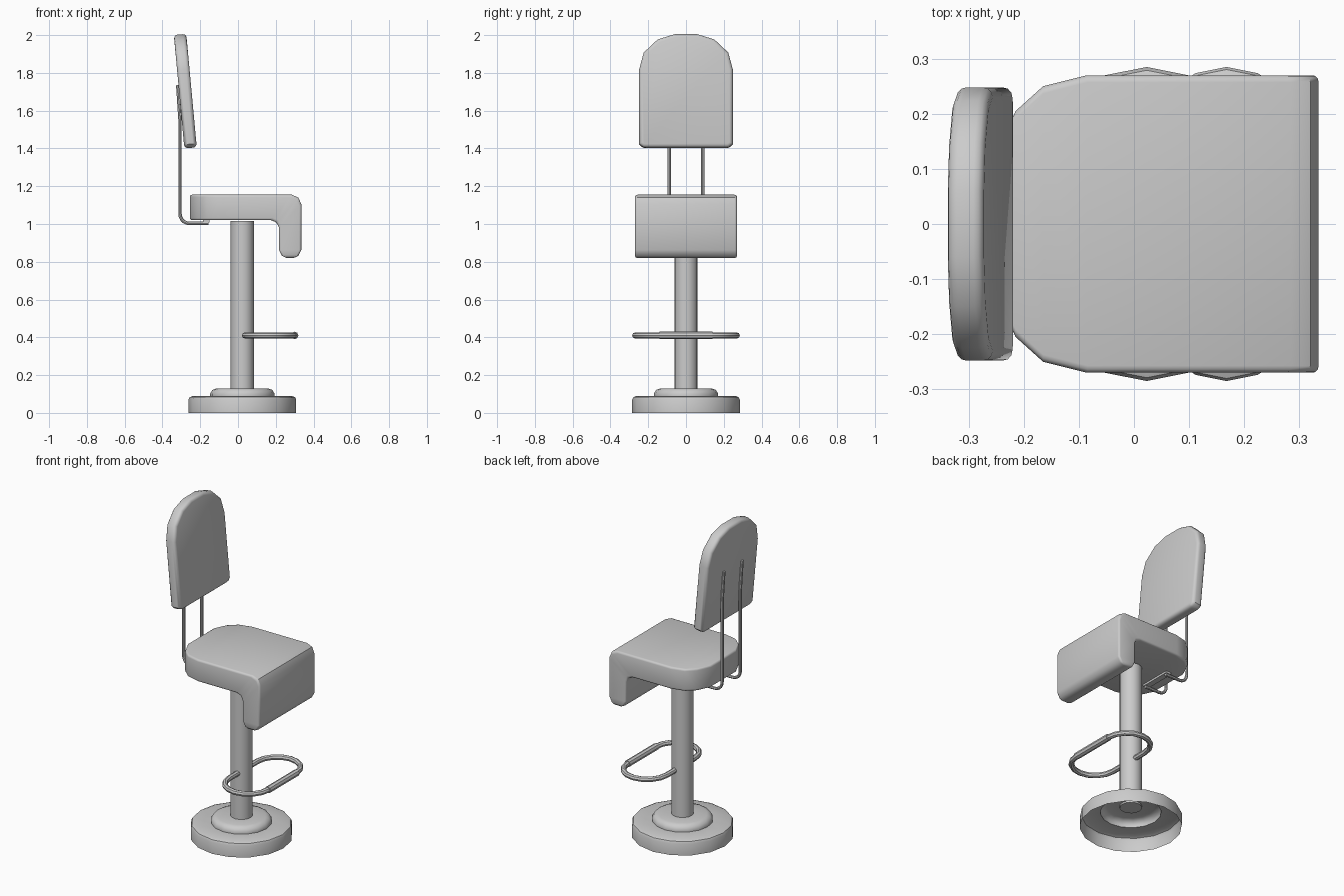
import bpy, bmesh, math
from mathutils import Matrix, Vector

if "Cube" in bpy.data.objects:
    bpy.data.objects.remove(bpy.data.objects["Cube"])

CX = 0.023  # pedestal axis


def finish(ob, bevel=0, angle=40):
    """Apply an optional edge rounding and smooth the surface."""
    if bevel:
        m = ob.modifiers.new("round", 'BEVEL')
        m.width, m.segments = bevel, 3
        m.limit_method, m.angle_limit = 'ANGLE', math.radians(45)
    bpy.ops.object.select_all(action='DESELECT')
    ob.select_set(True)
    bpy.context.view_layer.objects.active = ob
    bpy.ops.object.convert(target='MESH')
    bpy.ops.object.shade_smooth_by_angle(angle=math.radians(angle))
    return ob


def from_bmesh(name, bm):
    bmesh.ops.recalc_face_normals(bm, faces=bm.faces[:])
    me = bpy.data.meshes.new(name)
    bm.to_mesh(me)
    bm.free()
    ob = bpy.data.objects.new(name, me)
    bpy.context.collection.objects.link(ob)
    return ob


def lathe(name, profile, segments=16):
    bm = bmesh.new()
    vs = [bm.verts.new((CX + r, 0, z)) for r, z in profile]
    es = [bm.edges.new(p) for p in zip(vs, vs[1:])]
    bmesh.ops.spin(bm, geom=vs + es, cent=(CX, 0, 0), axis=(0, 0, 1),
                   angle=math.tau, steps=segments)
    bmesh.ops.remove_doubles(bm, verts=bm.verts[:], dist=1e-5)
    return finish(from_bmesh(name, bm))


def tube(name, pts, radius, cyclic=False):
    cu = bpy.data.curves.new(name, 'CURVE')
    cu.dimensions = '3D'
    cu.bevel_depth, cu.bevel_resolution, cu.use_fill_caps = radius, 2, True
    sp = cu.splines.new('POLY')
    sp.points.add(len(pts) - 1)
    for p, co in zip(sp.points, pts):
        p.co = (*co, 1)
    sp.use_cyclic_u = cyclic
    ob = bpy.data.objects.new(name, cu)
    bpy.context.collection.objects.link(ob)
    return finish(ob)


# Hollow stepped base and column
lathe("base", [(.285, 0), (.285, .07), (.279, .083), (.262, .09), (.17, .09), (.17, .103),
               (.158, .122), (.135, .13), (.055, .13)])
lathe("column", [(0, .12), (.062, .12), (.062, 1.015), (0, 1.015)])

# Footrest loop with a thicker sleeve across the front
R, FX, FY, FZ = .132, .168, .137, .41
loop = []
for side in (1, -1):
    for i in range(9):
        a = math.pi * i / 8
        loop.append((FX - side * R * math.cos(a), side * (FY + R * math.sin(a)), FZ))
tube("footrest", loop, .016, cyclic=True)
tube("footrest_sleeve", [(FX + R, -.14, FZ), (FX + R, .14, FZ)], .02)

# Seat: stations from the back to the drooping front (outer xz, inner xz, half width)
stations = [
    (-.255, 1.155, -.255, 1.02, .12),
    (-.215, 1.155, -.215, 1.02, .205),
    (-.165, 1.155, -.165, 1.02, .25),
    (-.085, 1.155, -.085, 1.02, .27),
    (.285, 1.155, .175, 1.02, .27),
    (.320, 1.140, .205, 1.008, .27),
    (.335, 1.105, .217, .98, .27),
    (.335, .862, .217, .862, .27),
    (.320, .832, .232, .832, .27),
    (.295, .820, .257, .820, .27),
]
bm = bmesh.new()
rings = []
for ox, oz, ix, iz, w in stations:
    rings.append([bm.verts.new(c) for c in
                  ((ox, w, oz), (ox, -w, oz), (ix, -w, iz), (ix, w, iz))])
for a, b in zip(rings, rings[1:]):
    for i in range(4):
        j = (i + 1) % 4
        bm.faces.new((a[i], a[j], b[j], b[i]))
bm.faces.new(rings[0])
bm.faces.new(rings[-1])
finish(from_bmesh("seat", bm), bevel=.018)

# Backrest: arched outline, extruded and tilted back
half = [(.228, 0), (.248, .02), (.248, .415), (.224, .505), (.15, .575), (.06, .603)]
outline = half + [(-y, z) for y, z in reversed(half)]
bm = bmesh.new()
face = bm.faces.new([bm.verts.new((0, y, z)) for y, z in outline])
ext = bmesh.ops.extrude_face_region(bm, geom=[face])
bmesh.ops.translate(bm, vec=(.066, 0, 0),
                    verts=[v for v in ext["geom"] if isinstance(v, bmesh.types.BMVert)])
bmesh.ops.transform(bm, verts=bm.verts[:], matrix=Matrix.Translation((-.284, 0, 1.4))
                    @ Matrix.Rotation(math.radians(-5.3), 4, 'Y'))
finish(from_bmesh("backrest", bm), bevel=.018)

# Bent support rods
for side, label in ((1, "left"), (-1, "right")):
    y = side * .088
    path = [(-.319, y, 1.735), (-.307, y, 1.55)]
    for i in range(6):
        a = math.pi / 2 * i / 5
        path.append((-.257 - .05 * math.cos(a), y, 1.053 - .05 * math.sin(a)))
    path.append((-.155, y, 1.003))
    tube(f"back_rod_{label}", path, .009)

# Mounting plate under the seat
bpy.ops.mesh.primitive_cube_add(size=1, location=(-.168, 0, 1.015))
plate = bpy.context.object
plate.name = "rod_plate"
plate.scale = (.036, .2, .014)
